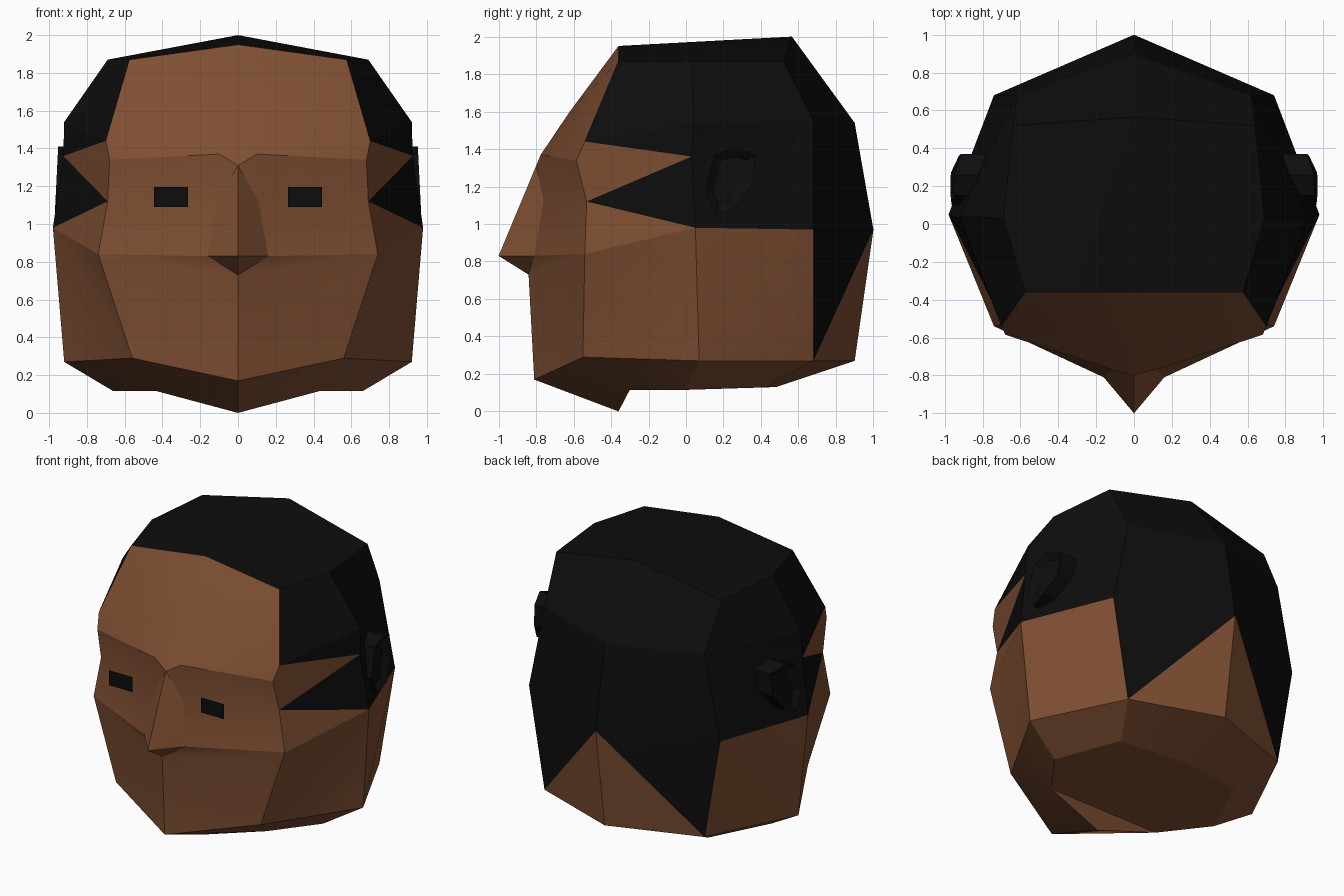
import bpy, bmesh, math
from mathutils import Vector

cube = bpy.data.objects.get("Cube")
if cube:
    bpy.data.objects.remove(cube, do_unlink=True)


def material(name, rgb):
    m = bpy.data.materials.new(name)
    m.use_nodes = True
    m.diffuse_color = (*rgb, 1)
    bsdf = m.node_tree.nodes["Principled BSDF"]
    bsdf.inputs["Base Color"].default_value = (*rgb, 1)
    bsdf.inputs["Roughness"].default_value = 0.9
    return m


SKIN = material("brown skin", (0.21, 0.077, 0.032))
BLACK = material("black hair", (0.004, 0.004, 0.004))

# Landmarks on the left half of the head: centre line
P = dict(
    chin_under=(0, -0.36, 0), chin=(0, -0.81, 0.17), lip=(0, -0.84, 0.73),
    nose=(0, -1.0, 0.83), bridge=(0, -0.80, 1.31), forehead=(0, -0.62, 1.6),
    hairline=(0, -0.36, 1.95), crown=(0, 0.565, 2.0), back_up=(0, 0.9, 1.54),
    back=(0, 1.0, 0.97), nape=(0, 0.9, 0.27), neck_back=(0, 0.48, 0.13),
    neck_front=(0, -0.30, 0.115))
# Face landmarks
P.update(
    nostril=(0.16, -0.81, 0.83), inner_eye=(0.11, -0.76, 1.12),
    brow=(0.1, -0.775, 1.37), brow_out=(0.68, -0.585, 1.34),
    outer_eye=(0.69, -0.53, 1.12), cheek=(0.74, -0.54, 0.84),
    jaw=(0.56, -0.55, 0.29), temple=(0.70, -0.54, 1.44),
    hair_corner=(0.575, -0.36, 1.87))
# Side, back and neck landmarks
P.update(
    tip=(0.925, 0.03, 1.36), side=(0.98, 0.05, 0.98), side_low=(0.92, 0.07, 0.27),
    side_mid=(0.92, 0.04, 1.54), side_top=(0.69, 0.03, 1.87),
    rear_top=(0.64, 0.52, 1.87), rear_mid=(0.62, 0.68, 1.55),
    rear=(0.74, 0.68, 0.97), rear_low=(0.62, 0.68, 0.27),
    neck_a=(0.43, -0.30, 0.115), neck_b=(0.66, 0.0, 0.115), neck_c=(0.47, 0.43, 0.13))

BROW_FACES = [
    "hairline forehead hair_corner", "forehead brow temple hair_corner",
    "forehead bridge brow", "brow brow_out temple", "temple brow_out tip",
    "brow_out outer_eye tip", "brow inner_eye outer_eye brow_out",
    "bridge inner_eye brow"]
NOSE_FACES = [
    "bridge nose inner_eye", "nose nostril inner_eye", "nose lip nostril"]
CHEEK_FACES = [
    "inner_eye nostril cheek outer_eye", "outer_eye cheek side",
    "nostril lip cheek", "lip jaw cheek", "lip chin jaw",
    "cheek jaw side", "jaw side_low side"]
LOWER_FACES = [
    "side side_low rear", "side_low rear_low rear", "back rear_low nape",
    "chin chin_under neck_a jaw", "jaw neck_a neck_b side_low",
    "side_low neck_b neck_c rear_low", "rear_low neck_c neck_back nape",
    "neck_front neck_a neck_b neck_c neck_back", "chin_under neck_front neck_a"]
HAIR_FACES = [
    "hairline hair_corner side_top", "hairline side_top crown",
    "crown side_top rear_top", "hair_corner temple side_mid side_top",
    "temple tip side_mid", "outer_eye side tip",
    "side_top side_mid rear_mid rear_top", "side_mid tip rear_mid",
    "tip rear rear_mid", "tip side rear", "crown rear_top rear_mid back_up",
    "back_up rear_mid rear back", "back rear rear_low"]


def finish(name, bm, mat):
    """Turn half a part into a mirrored, shaded object."""
    me = bpy.data.meshes.new(name)
    bm.to_mesh(me)
    bm.free()
    me.materials.append(mat)
    ob = bpy.data.objects.new(name, me)
    bpy.context.collection.objects.link(ob)
    bpy.ops.object.select_all(action='DESELECT')
    ob.select_set(True)
    bpy.context.view_layer.objects.active = ob
    mod = ob.modifiers.new("mirror", 'MIRROR')
    mod.merge_threshold = 0.001
    bpy.ops.object.modifier_apply(modifier=mod.name)
    bpy.ops.object.shade_smooth_by_angle(angle=math.radians(20))


def shell(name, faces, mat):
    """Build half a shell from landmark names, facing outwards."""
    bm = bmesh.new()
    verts = {}
    for face in faces:
        keys = face.split()
        for k in keys:
            if k not in verts:
                verts[k] = bm.verts.new(P[k])
        f = bm.faces.new([verts[k] for k in keys])
        f.normal_update()
        if f.normal.dot(f.calc_center_median() - Vector((0, 0, 1))) < 0:
            f.normal_flip()
    finish(name, bm, mat)


shell("face_and_neck", BROW_FACES + NOSE_FACES + CHEEK_FACES + LOWER_FACES, SKIN)
shell("hair", HAIR_FACES, BLACK)

# Ears: shallow rims with a sunken middle
outline = [(0.16, 1.05), (0.27, 1.09), (0.36, 1.22), (0.37, 1.37),
           (0.26, 1.41), (0.15, 1.37), (0.10, 1.17)]
bm = bmesh.new()
outer = [bm.verts.new((0.97 - max(0, y - 0.27) * 0.4 - (z - 1.05) * 0.05, y, z))
         for y, z in outline]
inner = [bm.verts.new((0.78, y, z)) for y, z in outline]
cap = bm.faces.new(outer)
for i in range(len(outline)):
    bm.faces.new((outer[i], outer[i - 1], inner[i - 1], inner[i]))
bm.normal_update()
bmesh.ops.inset_region(bm, faces=[cap], thickness=0.05, depth=-0.03)
finish("ears", bm, BLACK)

# Eyes: flat plates facing forward
bm = bmesh.new()
bm.faces.new([bm.verts.new((x, -0.79, z)) for x, z in
              ((0.265, 1.09), (0.445, 1.09), (0.445, 1.195), (0.265, 1.195))])
finish("eyes", bm, BLACK)
